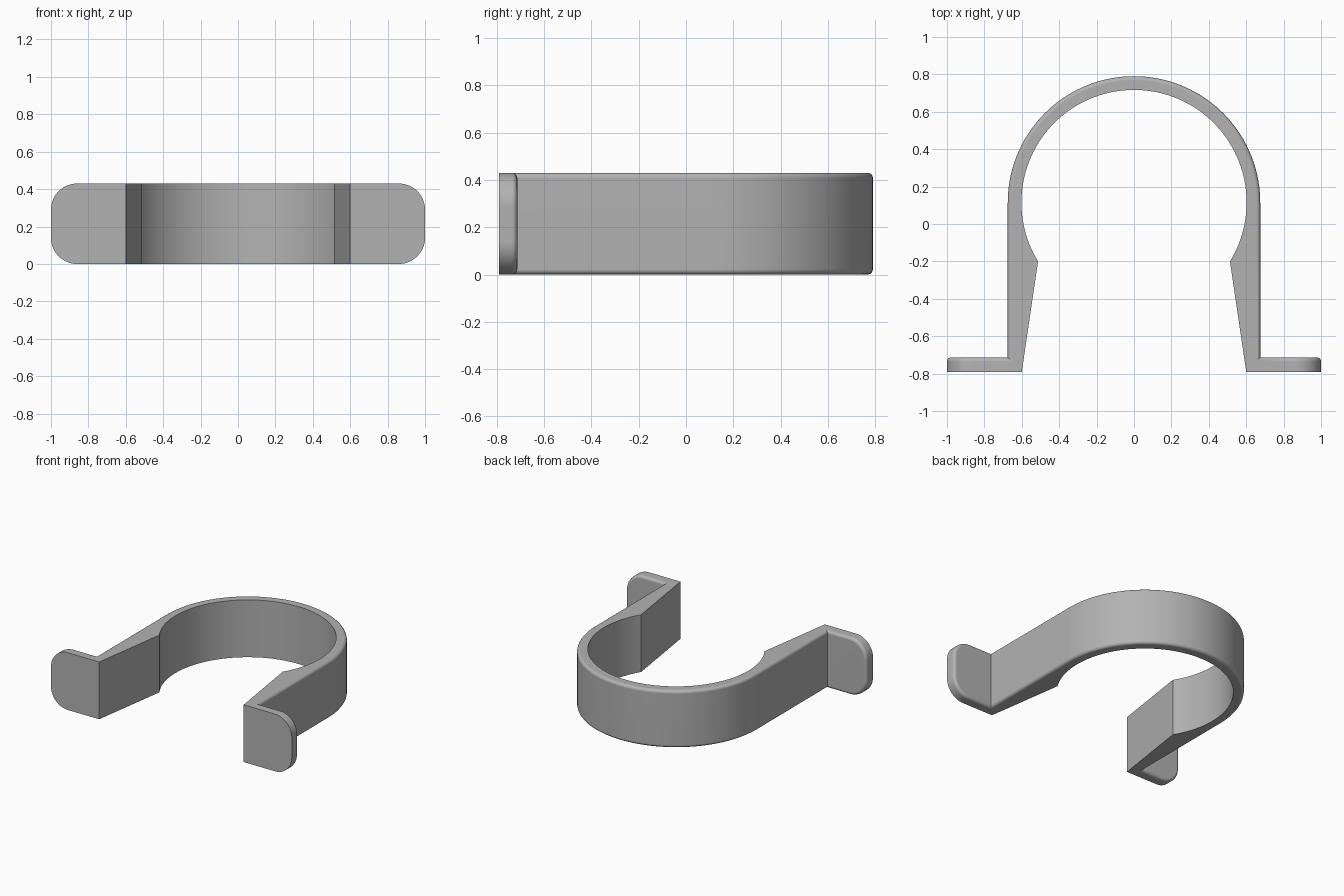
import bpy, bmesh
from math import sin, cos, pi, atan2, radians, hypot
from mathutils import Matrix

if "Cube" in bpy.data.objects:
    bpy.data.objects.remove(bpy.data.objects["Cube"], do_unlink=True)

HEIGHT, FRONT, PLATE = 0.43, -0.79, 0.077
R_OUT, R_IN, CY = 0.675, 0.6, 0.115
FILLET = 0.022

grey = bpy.data.materials.new("grey_plastic")
grey.use_nodes = True
colour = (0.45, 0.45, 0.45, 1)
grey.diffuse_color = colour
grey.node_tree.nodes["Principled BSDF"].inputs["Base Color"].default_value = colour


def arc(cx, cy, r, a0, a1, n):
    steps = [a0 + (a1 - a0) * i / n for i in range(n + 1)]
    return [(cx + r * cos(a), cy + r * sin(a)) for a in steps]


def prism(name, outline, depth, fillet_edge, matrix=None):
    """Extrude an outline along z, fillet the chosen rim edges, then place it."""
    bm = bmesh.new()
    base = bm.faces.new([bm.verts.new((x, y, 0)) for x, y in outline])
    top = bmesh.ops.extrude_face_region(bm, geom=[base], use_keep_orig=True)["geom"]
    bmesh.ops.translate(bm, vec=(0, 0, depth),
                        verts=[v for v in top if isinstance(v, bmesh.types.BMVert)])
    bmesh.ops.recalc_face_normals(bm, faces=bm.faces)
    rim = [e for e in bm.edges if fillet_edge(*(v.co for v in e.verts))]
    if rim:
        bmesh.ops.bevel(bm, geom=rim, offset=FILLET, segments=4,
                        profile=0.5, affect='EDGES', clamp_overlap=False)
    if matrix:
        bm.transform(matrix)
        bmesh.ops.recalc_face_normals(bm, faces=bm.faces)
    mesh = bpy.data.meshes.new(name)
    bm.to_mesh(mesh)
    bm.free()
    mesh.materials.append(grey)
    obj = bpy.data.objects.new(name, mesh)
    bpy.context.collection.objects.link(obj)
    return obj


def combine(target, other, operation):
    mod = target.modifiers.new("combine", 'BOOLEAN')
    mod.operation, mod.solver, mod.object = operation, 'EXACT', other
    bpy.context.view_layer.objects.active = target
    bpy.ops.object.modifier_apply(modifier=mod.name)
    bpy.data.objects.remove(other, do_unlink=True)


# Strap: outer arch with straight legs, inner bore opening into a tapered mouth
lip = (0.513, -0.2)
a_lip = atan2(lip[1] - CY, lip[0])
outline = [(R_OUT, FRONT)] + arc(0, CY, R_OUT, 0, pi, 72) + [(-R_OUT, FRONT), (-R_IN, FRONT)]
outline += arc(0, CY, hypot(lip[0], lip[1] - CY), pi - a_lip, a_lip, 96) + [(R_IN, FRONT)]


def on_outside(co):
    return abs(co.x) > R_OUT - 0.001 or (co.y > CY and hypot(co.x, co.y - CY) > R_OUT - 0.01)


clamp = prism("pipe_clamp", outline, HEIGHT,
              lambda a, b: abs(a.z - b.z) < 0.001 and on_outside(a) and on_outside(b))

# Mounting tabs with rounded outer corners and a screw hole, one per side
corner, inner = 0.14, 0.62
tab = [(inner, 0)] + arc(1 - corner, corner, corner, -pi / 2, 0, 14)
tab += arc(1 - corner, HEIGHT - corner, corner, 0, pi / 2, 14) + [(inner, HEIGHT)]
hole = arc(0.84, HEIGHT / 2, 0.068, 0, 2 * pi, 48)[:-1]


def stand(side, y):
    """Turn a flat outline upright with its depth running toward the back."""
    return Matrix(((side, 0, 0, 0), (0, 0, 1, y), (0, 1, 0, 0), (0, 0, 0, 1)))


for side in (1, -1):
    plate = prism("mounting_tab", tab, PLATE,
                  lambda a, b: min(a.z, b.z) > PLATE - 0.001 and max(a.x, b.x) > inner + 0.001,
                  stand(side, FRONT))
    combine(clamp, plate, 'UNION')
    drill = prism("screw_hole", hole, 0.3, lambda a, b: False, stand(side, FRONT - 0.1))
    combine(clamp, drill, 'DIFFERENCE')

# Clean up and shade
bm = bmesh.new()
bm.from_mesh(clamp.data)
bmesh.ops.remove_doubles(bm, verts=bm.verts, dist=0.0002)
bmesh.ops.dissolve_limit(bm, angle_limit=radians(0.2), verts=bm.verts, edges=bm.edges)
bm.to_mesh(clamp.data)
bm.free()
bpy.ops.object.select_all(action='DESELECT')
clamp.select_set(True)
bpy.context.view_layer.objects.active = clamp
bpy.ops.object.shade_smooth_by_angle(angle=radians(30))
normals = clamp.modifiers.new("even_normals", 'WEIGHTED_NORMAL')
normals.keep_sharp = True
